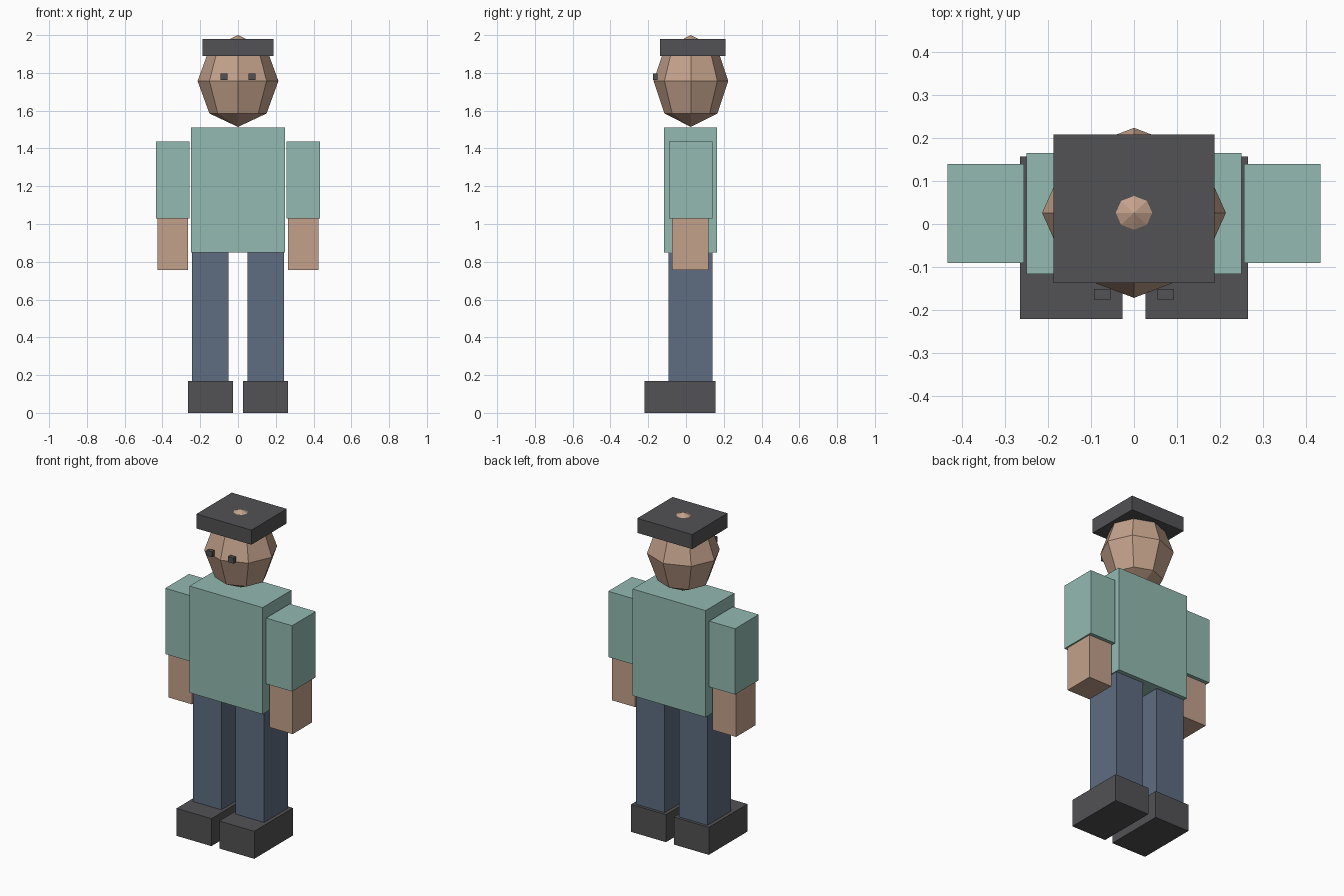
import bpy

if "Cube" in bpy.data.objects:
    bpy.data.objects.remove(bpy.data.objects["Cube"], do_unlink=True)


def material(name, rgb):
    """Make a flat material from 0-255 display values."""
    linear = [((c / 255 + 0.055) / 1.055) ** 2.4 for c in rgb] + [1.0]
    mat = bpy.data.materials.new(name)
    mat.use_nodes = True
    mat.diffuse_color = linear
    bsdf = next(n for n in mat.node_tree.nodes if n.type == 'BSDF_PRINCIPLED')
    bsdf.inputs["Base Color"].default_value = linear
    bsdf.inputs["Roughness"].default_value = 0.9
    return mat


shirt = material("shirt_green", (147, 186, 177))
skin = material("skin", (195, 161, 139))
denim = material("trouser_blue", (94, 108, 129))
dark = material("dark_grey", (82, 81, 84))


def box(name, xs, ys, zs, mat):
    """Box between the given limits on each axis."""
    spans = (xs, ys, zs)
    bpy.ops.mesh.primitive_cube_add(size=1, location=[(a + b) / 2 for a, b in spans])
    ob = bpy.context.object
    ob.name = name
    ob.scale = [b - a for a, b in spans]
    bpy.ops.object.transform_apply(location=False, rotation=False, scale=True)
    ob.data.materials.append(mat)
    return ob


def pair(name, xs, ys, zs, mat):
    """Left part and its mirrored right twin."""
    box("left_" + name, xs, ys, zs, mat)
    box("right_" + name, (-xs[1], -xs[0]), ys, zs, mat)


# Body
box("torso", (-0.25, 0.25), (-0.117, 0.165), (0.85, 1.51), shirt)

# Limbs
pair("sleeve", (0.256, 0.434), (-0.091, 0.14), (1.03, 1.437), shirt)
pair("forearm", (0.265, 0.425), (-0.073, 0.118), (0.757, 1.03), skin)
pair("leg", (0.049, 0.244), (-0.093, 0.139), (0.17, 0.85), denim)
pair("shoe", (0.027, 0.266), (-0.221, 0.157), (0, 0.17), dark)

# Faceted head
bpy.ops.mesh.primitive_uv_sphere_add(segments=8, ring_count=4, radius=1,
                                     location=(0, 0.026, 1.757))
head = bpy.context.object
head.name = "head"
head.scale = (0.214, 0.198, 0.243)
bpy.ops.object.transform_apply(location=False, rotation=False, scale=True)
head.data.materials.append(skin)

# Eyes and flat cap
pair("eye", (0.055, 0.093), (-0.176, -0.151), (1.762, 1.796), dark)
box("cap", (-0.188, 0.188), (-0.137, 0.208), (1.89, 1.98), dark)
